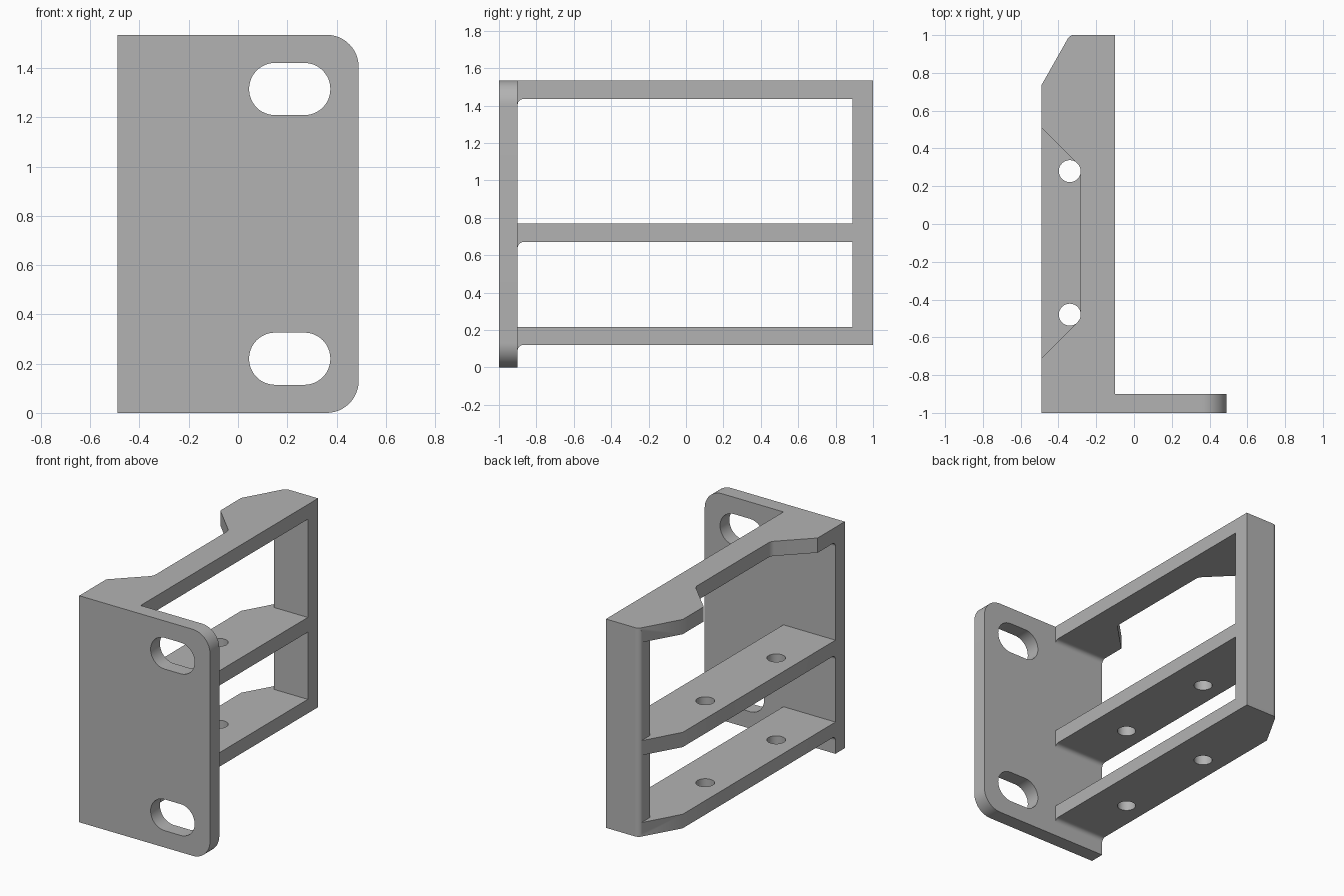
import bpy, bmesh, math
from mathutils import Vector

if "Cube" in bpy.data.objects:
    bpy.data.objects.remove(bpy.data.objects["Cube"], do_unlink=True)

grey = bpy.data.materials.new("plain grey")
grey.use_nodes = True
colour = (0.45, 0.45, 0.45, 1)
grey.diffuse_color = colour
grey.node_tree.nodes["Principled BSDF"].inputs["Base Color"].default_value = colour


def rounded(corners, steps=12):
    """Outline from (a, b) or (a, b, radius) corners, with true arcs at rounded ones."""
    out = []
    n = len(corners)
    for i, c in enumerate(corners):
        p = Vector(c[:2])
        if len(c) < 3:
            out.append(p)
            continue
        u = (Vector(corners[i - 1][:2]) - p).normalized()
        v = (Vector(corners[(i + 1) % n][:2]) - p).normalized()
        half = u.angle(v) / 2
        centre = p + (u + v).normalized() * c[2] / math.sin(half)
        start = p + u * c[2] / math.tan(half) - centre
        end = p + v * c[2] / math.tan(half) - centre
        turn = math.atan2(start.x * end.y - start.y * end.x, start.dot(end))
        for k in range(steps + 1):
            a = turn * k / steps
            ca, sa = math.cos(a), math.sin(a)
            out.append(centre + Vector((start.x * ca - start.y * sa,
                                        start.x * sa + start.y * ca)))
    return out


def prism(name, outline, low, high, axis):
    """Extrude a 2D outline along one axis."""
    place = {"x": lambda a, b, c: (c, a, b),
             "y": lambda a, b, c: (a, c, b),
             "z": lambda a, b, c: (a, b, c)}[axis]
    bm = bmesh.new()
    rings = [[bm.verts.new(place(p[0], p[1], c)) for p in outline] for c in (low, high)]
    for ring in rings:
        bm.faces.new(ring)
    n = len(outline)
    for i in range(n):
        j = (i + 1) % n
        bm.faces.new((rings[0][i], rings[0][j], rings[1][j], rings[1][i]))
    bmesh.ops.recalc_face_normals(bm, faces=bm.faces)
    mesh = bpy.data.meshes.new(name)
    bm.to_mesh(mesh)
    bm.free()
    mesh.materials.append(grey)
    obj = bpy.data.objects.new(name, mesh)
    bpy.context.collection.objects.link(obj)
    return obj


def combine(target, tool, operation):
    """Apply a boolean and discard the tool."""
    mod = target.modifiers.new("combine", "BOOLEAN")
    mod.operation, mod.solver, mod.object = operation, "EXACT", tool
    bpy.context.view_layer.objects.active = target
    bpy.ops.object.modifier_apply(modifier=mod.name)
    bpy.data.objects.remove(tool, do_unlink=True)


LEFT, WEB, TOP, FRONT, BACK = -0.49, -0.10, 1.535, -0.90, 1.0
HOLE_X, HOLE_Y, HOLE_R = -0.34, (-0.48, 0.28), 0.058

# Front plate with two rounded outer corners
bracket = prism("mounting_bracket", rounded(
    [(LEFT, 0), (0.49, 0, 0.13), (0.49, TOP, 0.13), (LEFT, TOP)]), -1, FRONT, "y")

# Horizontal mounting slots
for z in (0.22, 1.315):
    r = 0.106
    slot = rounded([(0.045, z - r, r - 0.0005), (0.375, z - r, r - 0.0005),
                    (0.375, z + r, r - 0.0005), (0.045, z + r, r - 0.0005)])
    combine(bracket, prism("slot_cutter", slot, -1.1, -0.8, "y"), "DIFFERENCE")

# Three shelves with a chamfered back corner
shelf_outline = rounded([(LEFT, FRONT - 0.05), (WEB, FRONT - 0.05), (WEB, BACK),
                         (-0.34, BACK, 0.04), (LEFT, 0.735)])
for low, high, name in ((0.12, 0.215, "bottom_shelf"),
                        (0.67, 0.77, "middle_shelf"),
                        (1.435, TOP, "top_shelf")):
    shelf = prism(name, shelf_outline, low, high, "z")
    if name == "top_shelf":
        # Open notch along the outer edge
        notch = rounded([(-0.6, -0.82), (-0.282, -0.502, HOLE_R),
                         (-0.282, 0.302, HOLE_R), (-0.6, 0.62)])
        combine(shelf, prism("notch_cutter", notch, low - 0.1, high + 0.1, "z"), "DIFFERENCE")
    else:
        # Bolt holes
        for y in HOLE_Y:
            ring = [(HOLE_X + HOLE_R * math.cos(math.tau * k / 48),
                     y + HOLE_R * math.sin(math.tau * k / 48)) for k in range(48)]
            combine(shelf, prism("hole_cutter", ring, low - 0.1, high + 0.1, "z"), "DIFFERENCE")
    combine(bracket, shelf, "UNION")

    # Small fillet under the shelf where it meets the plate
    fillet = rounded([(FRONT - 0.02, low - 0.035), (FRONT, low - 0.035), (FRONT, low, 0.03),
                      (FRONT + 0.035, low), (FRONT + 0.035, low + 0.02),
                      (FRONT - 0.02, low + 0.02)])
    combine(bracket, prism("fillet", fillet, LEFT, WEB, "x"), "UNION")

# Back post joining the shelves
post = rounded([(WEB, 0.89), (WEB, BACK), (-0.34, BACK, 0.04), (-0.352, 0.98), (-0.352, 0.89)])
combine(bracket, prism("back_post", post, 0.14, TOP - 0.02, "z"), "UNION")

# Smooth the arcs, keep hard edges
bpy.ops.object.select_all(action="DESELECT")
bracket.select_set(True)
bpy.context.view_layer.objects.active = bracket
bpy.ops.object.shade_smooth_by_angle(angle=math.radians(30))
